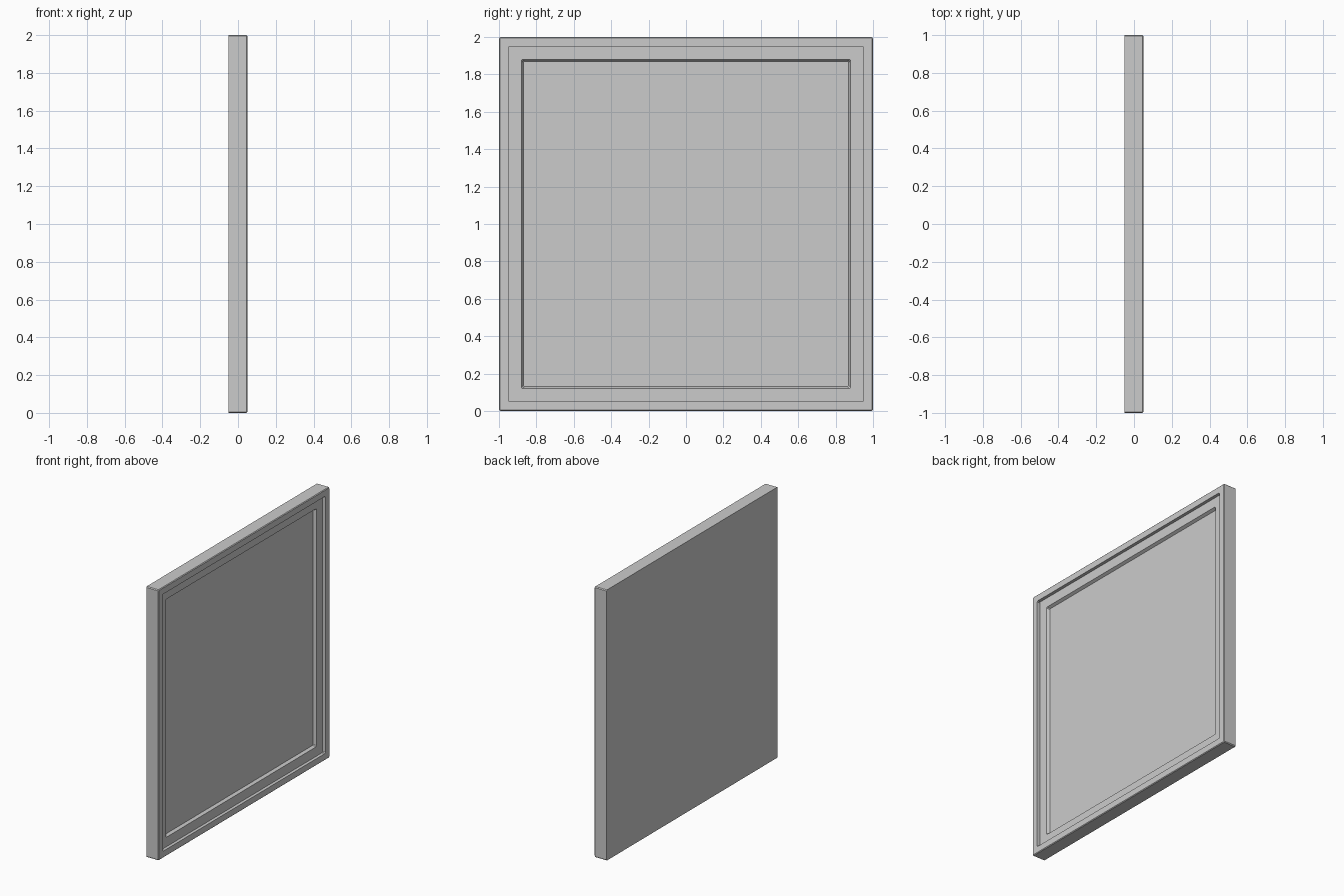
import bpy, bmesh

if "Cube" in bpy.data.objects:
    bpy.data.objects.remove(bpy.data.objects["Cube"])


def add_object(name, bm):
    bmesh.ops.recalc_face_normals(bm, faces=bm.faces)
    mesh = bpy.data.meshes.new(name)
    bm.to_mesh(mesh)
    bm.free()
    obj = bpy.data.objects.new(name, mesh)
    bpy.context.collection.objects.link(obj)
    return obj


def square_ring(bm, half, depth, corner):
    # square loop facing +x, with small chamfered corners if corner > 0
    pts = []
    for sy, sz in ((1, 1), (-1, 1), (-1, -1), (1, -1)):
        if corner > 0:
            a = (sy * half, sz * (half - corner))
            b = (sy * (half - corner), sz * half)
            pts += [a, b] if sy * sz > 0 else [b, a]
        else:
            pts.append((sy * half, sz * half))
    return [bm.verts.new((depth, y, z + 1)) for y, z in pts]


def bridge(bm, a, b):
    for i in range(len(a)):
        j = (i + 1) % len(a)
        bm.faces.new((a[i], a[j], b[j], b[i]))


# Moulded panel: flat back, eased outer edge, raised rim, stepped recess
profile = [
    (1.0, -0.05), (1.0, 0.045), (0.995, 0.05),   # outer side and eased edge
    (0.95, 0.05), (0.95, 0.027),                 # rim and first step
    (0.88, 0.027), (0.87, 0.006),                # inner border and sloped step
]
bm = bmesh.new()
rings = [square_ring(bm, h, d, 0.006) for h, d in profile]
for a, b in zip(rings, rings[1:]):
    bridge(bm, a, b)
bm.faces.new(rings[0])
bm.faces.new(rings[-1])
add_object("framed_panel", bm)
